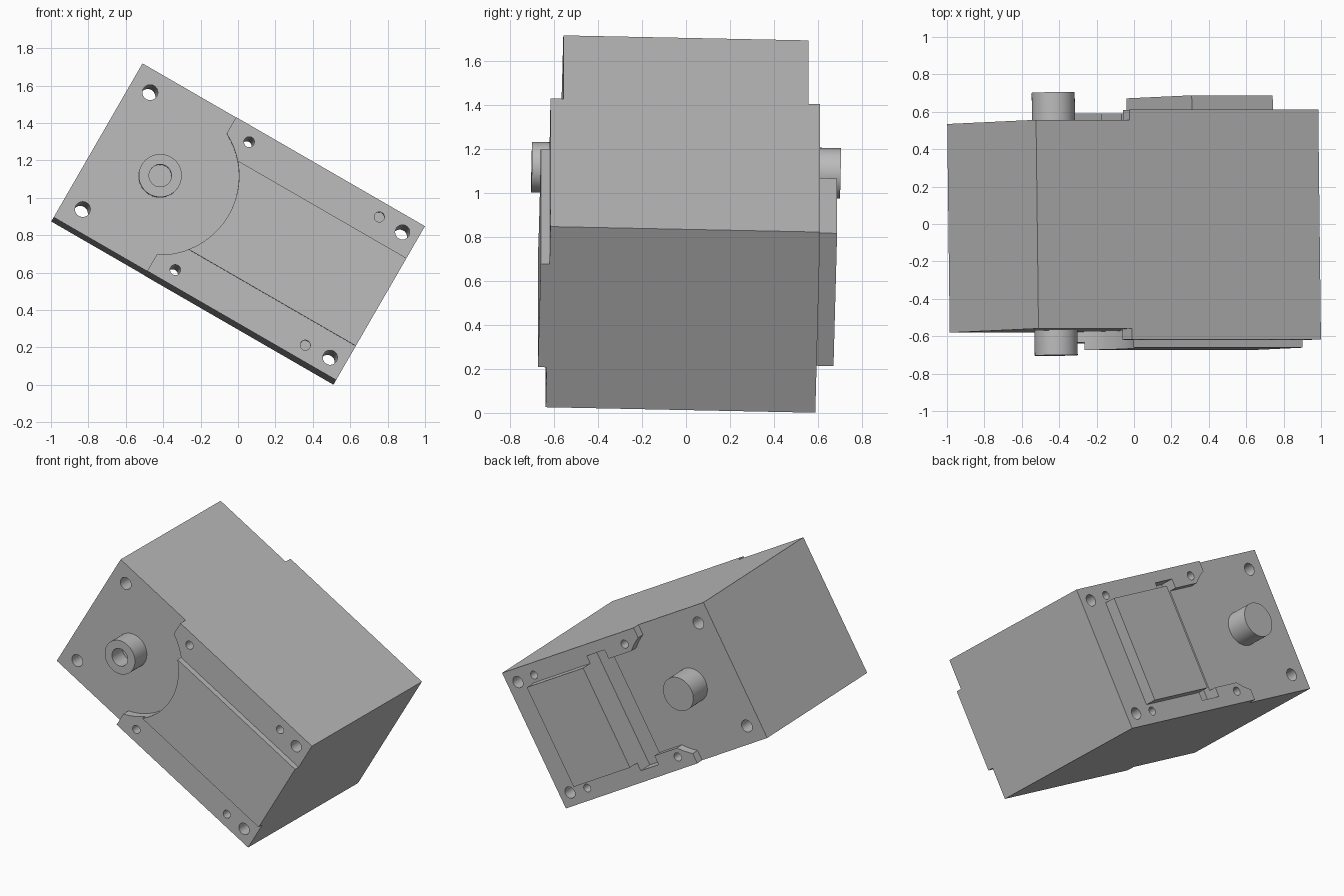
import bpy, bmesh
from math import radians
from mathutils import Matrix

old = bpy.data.objects.get("Cube")
if old:
    bpy.data.objects.remove(old, do_unlink=True)

# Single grey material
grey = bpy.data.materials.new("plain_grey")
grey.use_nodes = True
grey.diffuse_color = (0.5, 0.5, 0.5, 1)
grey.node_tree.nodes["Principled BSDF"].inputs["Base Color"].default_value = (0.5, 0.5, 0.5, 1)

# Housing frame: x along the length, y through the depth, z across the width
LENGTH, WIDTH = 1.743, 0.95
HUB_X, MID = 0.382, WIDTH / 2
MOTOR_F, MOTOR_B = -0.57, 0.546
CASE_F, CASE_B = -0.628, 0.60
STEP_X = 0.577
POSE = (Matrix.Translation((0, 0, 0.86)) @ Matrix.Rotation(radians(30), 4, 'Y')
        @ Matrix.Rotation(-0.0235, 4, 'X') @ Matrix.Translation((-LENGTH / 2, 0, -MID)))


def finish(name, bm):
    bmesh.ops.recalc_face_normals(bm, faces=bm.faces)
    mesh = bpy.data.meshes.new(name)
    bm.to_mesh(mesh)
    bm.free()
    mesh.materials.append(grey)
    obj = bpy.data.objects.new(name, mesh)
    bpy.context.collection.objects.link(obj)
    obj.matrix_world = POSE
    return obj


def box(name, x, y, z):
    bm = bmesh.new()
    bmesh.ops.create_cube(bm, size=1)
    for v in bm.verts:
        v.co = [a + (b - a) * (c + 0.5) for (a, b), c in zip((x, y, z), v.co)]
    return finish(name, bm)


def cylinders(name, items, sides=32):
    """Each item: x, z, radius, y start, y end."""
    bm = bmesh.new()
    for x, z, r, y0, y1 in items:
        place = Matrix.Translation((x, (y0 + y1) / 2, z)) @ Matrix.Rotation(radians(90), 4, 'X')
        bmesh.ops.create_cone(bm, cap_ends=True, segments=sides, radius1=r, radius2=r,
                              depth=y1 - y0, matrix=place)
    return finish(name, bm)


def cut(obj, *cutters):
    bpy.context.view_layer.update()
    bpy.context.view_layer.objects.active = obj
    for c in cutters:
        c.hide_render = True
        mod = obj.modifiers.new("cut", 'BOOLEAN')
        mod.operation, mod.solver, mod.object = 'DIFFERENCE', 'EXACT', c
        bpy.ops.object.modifier_apply(modifier=mod.name)


# Cutters: screw holes, hub clearances, rear pocket
holes = []
for side in (-1, 1):
    holes += [(0.113, MID + side * 0.361, 0.041, -1, 1),
              (0.704, MID + side * 0.395, 0.028, -1, 1),
              (1.655, MID + side * 0.387, 0.039, -1, 1)]
    holes += [(1.507, MID + side * 0.396, 0.027, -1, -0.53),
              (1.507, MID + side * 0.396, 0.027, 0.5, 1)]
screw_holes = cylinders("screw_hole_cutter", holes)
front_round = cylinders("front_clearance_cutter", [(HUB_X, MID, 0.422, -1, 0)], 96)
rear_round = cylinders("rear_clearance_cutter", [(HUB_X, MID, 0.45, 0, 1)], 96)
slot = box("slot_cutter", (0.878, 1.035), (0.50, 1), (0.073, 0.877))
neck = box("neck_cutter", (0.4, 0.9), (0.3, 1), (0.135, 0.815))

# Main block with the rear slot
body = box("main_body", (0, LENGTH), (MOTOR_F, MOTOR_B), (0, WIDTH))
cut(body, slot, screw_holes)

# Front cover and its raised band
front_cover = box("front_cover", (STEP_X, LENGTH), (CASE_F, MOTOR_F), (0, WIDTH))
cut(front_cover, front_round, screw_holes)
front_band = box("front_band", (0.6, LENGTH), (-0.668, MOTOR_F), (0.21, 0.752))
cut(front_band, front_round)

# Rear cover with open neck, and its raised plate
rear_cover = box("rear_cover", (STEP_X, LENGTH), (MOTOR_B, CASE_B), (0, WIDTH))
cut(rear_cover, rear_round, neck, slot, screw_holes)
rear_plate = box("rear_plate", (1.035, 1.535), (0.50, 0.68), (0.127, 0.825))

# Shaft bosses: bored in front, solid behind
front_boss = cylinders("front_boss", [(HUB_X, MID, 0.115, -0.703, MOTOR_F)], 48)
bore = cylinders("bore_cutter", [(HUB_X, MID, 0.06, -1, -0.585)])
cut(front_boss, bore)
rear_boss = cylinders("rear_boss", [(HUB_X, MID, 0.115, MOTOR_B, 0.703)], 48)

for helper in (screw_holes, front_round, rear_round, slot, neck, bore):
    bpy.data.objects.remove(helper, do_unlink=True)

# Smooth the round walls, keep edges crisp
bpy.ops.object.select_all(action='DESELECT')
for obj in (body, front_cover, front_band, rear_cover, rear_plate, front_boss, rear_boss):
    obj.select_set(True)
bpy.context.view_layer.objects.active = body
bpy.ops.object.shade_smooth_by_angle(angle=radians(30))
